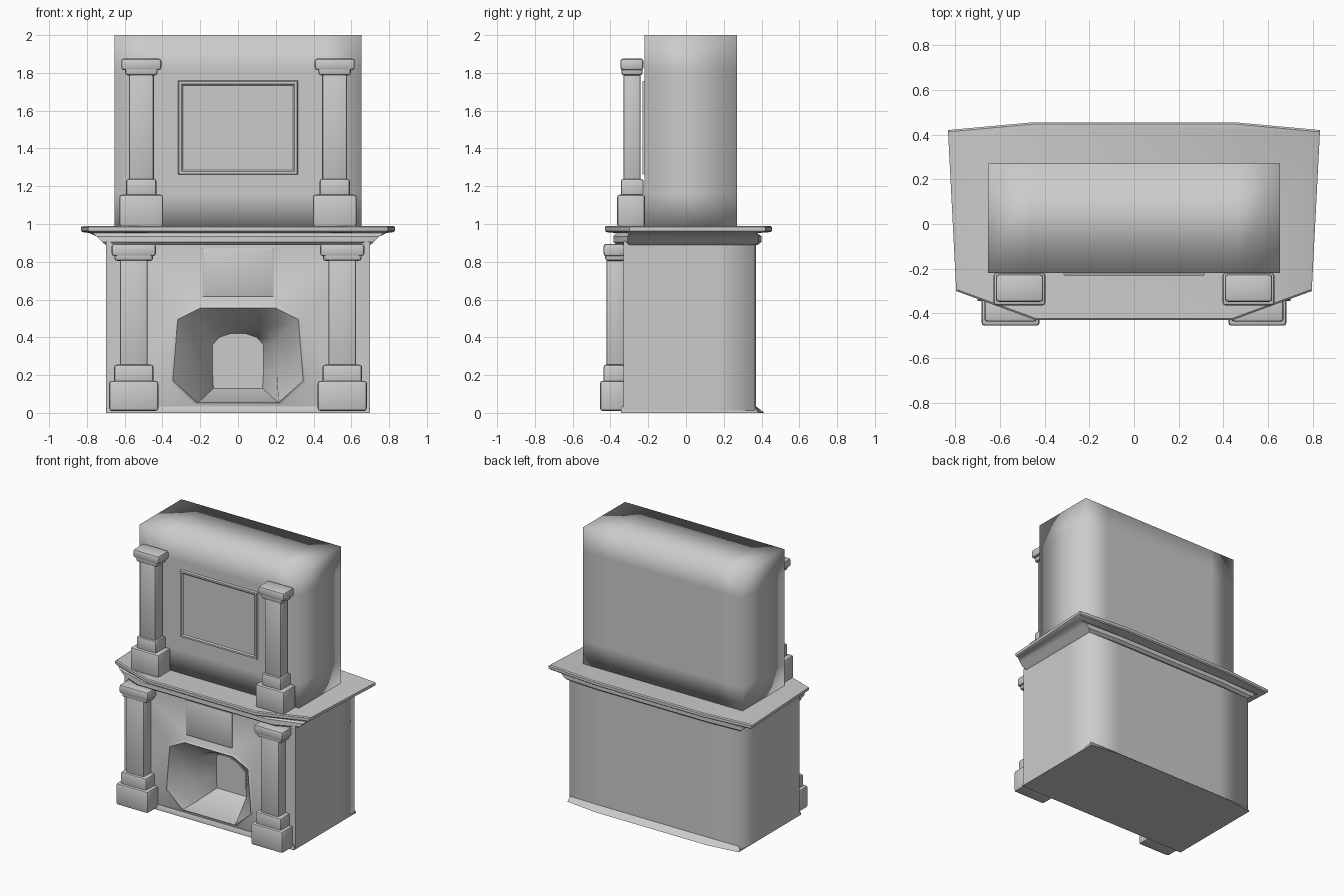
import bpy, bmesh
from math import radians
from mathutils import Matrix, Vector

if "Cube" in bpy.data.objects:
    bpy.data.objects.remove(bpy.data.objects["Cube"])


def finish(bm, name, angle=35, out=None):
    """Turn a bmesh into a smooth-shaded object; 'out' checks the largest face's direction."""
    bmesh.ops.recalc_face_normals(bm, faces=bm.faces)
    if out:
        big = max(bm.faces, key=lambda f: f.calc_area())
        if big.normal.dot(Vector(out)) < 0:
            bmesh.ops.reverse_faces(bm, faces=bm.faces)
    me = bpy.data.meshes.new(name)
    bm.to_mesh(me)
    bm.free()
    ob = bpy.data.objects.new(name, me)
    bpy.context.collection.objects.link(ob)
    bpy.ops.object.select_all(action='DESELECT')
    ob.select_set(True)
    bpy.context.view_layer.objects.active = ob
    bpy.ops.object.shade_smooth_by_angle(angle=radians(angle))
    return ob


def loft(bm, rings, closed=True, cap0=False, cap1=False):
    """Join rings of 3D points with quads."""
    vs = [[bm.verts.new(p) for p in r] for r in rings]
    n = len(vs[0])
    for a, b in zip(vs, vs[1:]):
        for i in range(n if closed else n - 1):
            j = (i + 1) % n
            bm.faces.new((a[i], a[j], b[j], b[i]))
    if cap0:
        bm.faces.new(vs[0])
    if cap1:
        bm.faces.new(vs[-1])
    return vs


def plan(half, z):
    """Mirrored horizontal outline at height z."""
    pts = half + [(-x, y) for x, y in reversed(half)]
    return [(x, y, z) for x, y in pts]


def front(half, y):
    """Mirrored upright outline at depth y."""
    pts = half + [(-x, z) for x, z in reversed(half)]
    return [(x, y, z) for x, z in pts]


def rect(x, z0, z1):
    return [(x, z0), (x, z1)]


# Base plinth, flared at the back
bm = bmesh.new()
loft(bm, [plan([(0.45, 0.415), (0.70, 0.385), (0.70, -0.345)], 0),
          plan([(0.45, 0.40), (0.70, 0.375), (0.70, -0.345)], 0.012),
          plan([(0.45, 0.37), (0.69, 0.365), (0.69, -0.335)], 0.035)], cap0=True, cap1=True)
finish(bm, "base_plinth")

# Lower body: sides and softly shaded back
bm = bmesh.new()
shell = [(0.70, -0.33), (0.70, 0.15), (0.70, 0.365), (0.45, 0.37)]
loft(bm, [plan(shell, z) for z in (0.01, 0.91)], closed=False)
finish(bm, "lower_body", 120, (0, 1, 0))

# Lower front with splayed fireplace opening and arched niche
outer = [(0.23, 0.045), (0.36, 0.165), (0.335, 0.505), (0.215, 0.568), (0.09, 0.568)]
lip = [(0.215, 0.055), (0.345, 0.17), (0.32, 0.495), (0.20, 0.555), (0.09, 0.555)]
arch = [(0.205, 0.06), (0.205, 0.20), (0.20, 0.39), (0.13, 0.44), (0.06, 0.462)]
back = [(0.13, 0.13), (0.135, 0.22), (0.135, 0.36), (0.10, 0.40), (0.04, 0.42)]
bm = bmesh.new()
rings = loft(bm, [front(outer, -0.33), front(lip, -0.342), front(arch, -0.20),
                  front(back, -0.06)], cap1=True)
corners = [bm.verts.new(p) for p in front(rect(0.70, 0.01, 0.91), -0.33)]
edges = [bm.edges.new((corners[i], corners[(i + 1) % 4])) for i in range(4)]
hole = rings[0]
edges += [bm.edges.get((hole[i], hole[(i + 1) % len(hole)])) for i in range(len(hole))]
bmesh.ops.triangle_fill(bm, edges=edges, use_beauty=True, normal=(0, -1, 0))
finish(bm, "fireplace_front", 50, (0, -1, 0))

# Plaque over the opening
bm = bmesh.new()
loft(bm, [front(rect(0.187, 0.615, 0.87), -0.328), front(rect(0.187, 0.615, 0.87), -0.338),
          front(rect(0.18, 0.622, 0.863), -0.342)], cap1=True)
finish(bm, "plaque", 35, (0, -1, 0))

# Mantel: moulding flaring out to a shelf with clipped corners
bm = bmesh.new()
shelf = [(0.45, 0.455), (0.832, 0.42), (0.795, -0.30), (0.44, -0.43)]
inset = [(0.45, 0.447), (0.822, 0.413), (0.787, -0.295), (0.44, -0.422)]
loft(bm, [plan([(0.45, 0.38), (0.70, 0.365), (0.70, -0.30), (0.58, -0.365)], 0.89),
          plan([(0.45, 0.40), (0.72, 0.385), (0.72, -0.31), (0.55, -0.385)], 0.905),
          plan([(0.45, 0.40), (0.75, 0.385), (0.75, -0.31), (0.50, -0.385)], 0.935),
          plan([(0.45, 0.375), (0.785, 0.37), (0.77, -0.30), (0.45, -0.37)], 0.952),
          plan(inset, 0.957), plan(shelf, 0.964), plan(shelf, 0.984), plan(inset, 0.99)],
     cap0=True, cap1=True)
finish(bm, "mantel_shelf")

# Upper body: crisp block with soft shading across its corners
bm = bmesh.new()
bmesh.ops.create_cube(bm, size=1, matrix=Matrix.Translation((0, 0.026, 1.494))
                      @ Matrix.Diagonal((1.306, 0.49, 1.012, 1)))
for co, no in (((0.46, 0, 0), (1, 0, 0)), ((-0.46, 0, 0), (1, 0, 0)),
               ((0, 0, 1.16), (0, 0, 1)), ((0, 0, 1.82), (0, 0, 1))):
    bmesh.ops.bisect_plane(bm, geom=bm.verts[:] + bm.edges[:] + bm.faces[:],
                           plane_co=co, plane_no=no)
finish(bm, "upper_body", 120)

# Picture frame on the upper front
bm = bmesh.new()
loft(bm, [front(rect(0.318, 1.26, 1.76), -0.217), front(rect(0.312, 1.266, 1.754), -0.231),
          front(rect(0.300, 1.278, 1.742), -0.231), front(rect(0.292, 1.286, 1.734), -0.223)],
     cap1=True)
finish(bm, "picture_frame", 35, (0, -1, 0))


# Columns: stacked rounded blocks (half width, y front, y back, z0, z1, bevel)
def columns(name, cx, blocks):
    bm = bmesh.new()
    for hw, y0, y1, z0, z1, bev in blocks:
        m = (Matrix.Translation((cx, (y0 + y1) / 2, (z0 + z1) / 2))
             @ Matrix.Diagonal((2 * hw, y1 - y0, z1 - z0, 1)))
        new = bmesh.ops.create_cube(bm, size=1, matrix=m)["verts"]
        es = list({e for v in new for e in v.link_edges})
        bmesh.ops.bevel(bm, geom=es, offset=bev, segments=2, profile=0.5, affect='EDGES')
    ob = finish(bm, name)
    ob.modifiers.new("Mirror", 'MIRROR').use_clip = False


columns("lower_columns", 0.552, [
    (0.130, -0.455, -0.325, 0.01, 0.17, 0.014),
    (0.104, -0.437, -0.325, 0.15, 0.255, 0.012),
    (0.073, -0.42, -0.328, 0.24, 0.83, 0.010),
    (0.102, -0.428, -0.325, 0.805, 0.86, 0.014),
    (0.117, -0.437, -0.325, 0.83, 0.895, 0.014)])
columns("upper_columns", 0.512, [
    (0.116, -0.365, -0.218, 0.985, 1.155, 0.014),
    (0.080, -0.345, -0.225, 1.14, 1.238, 0.012),
    (0.066, -0.33, -0.24, 1.22, 1.81, 0.010),
    (0.086, -0.342, -0.23, 1.787, 1.85, 0.014),
    (0.106, -0.348, -0.225, 1.815, 1.876, 0.014)])
